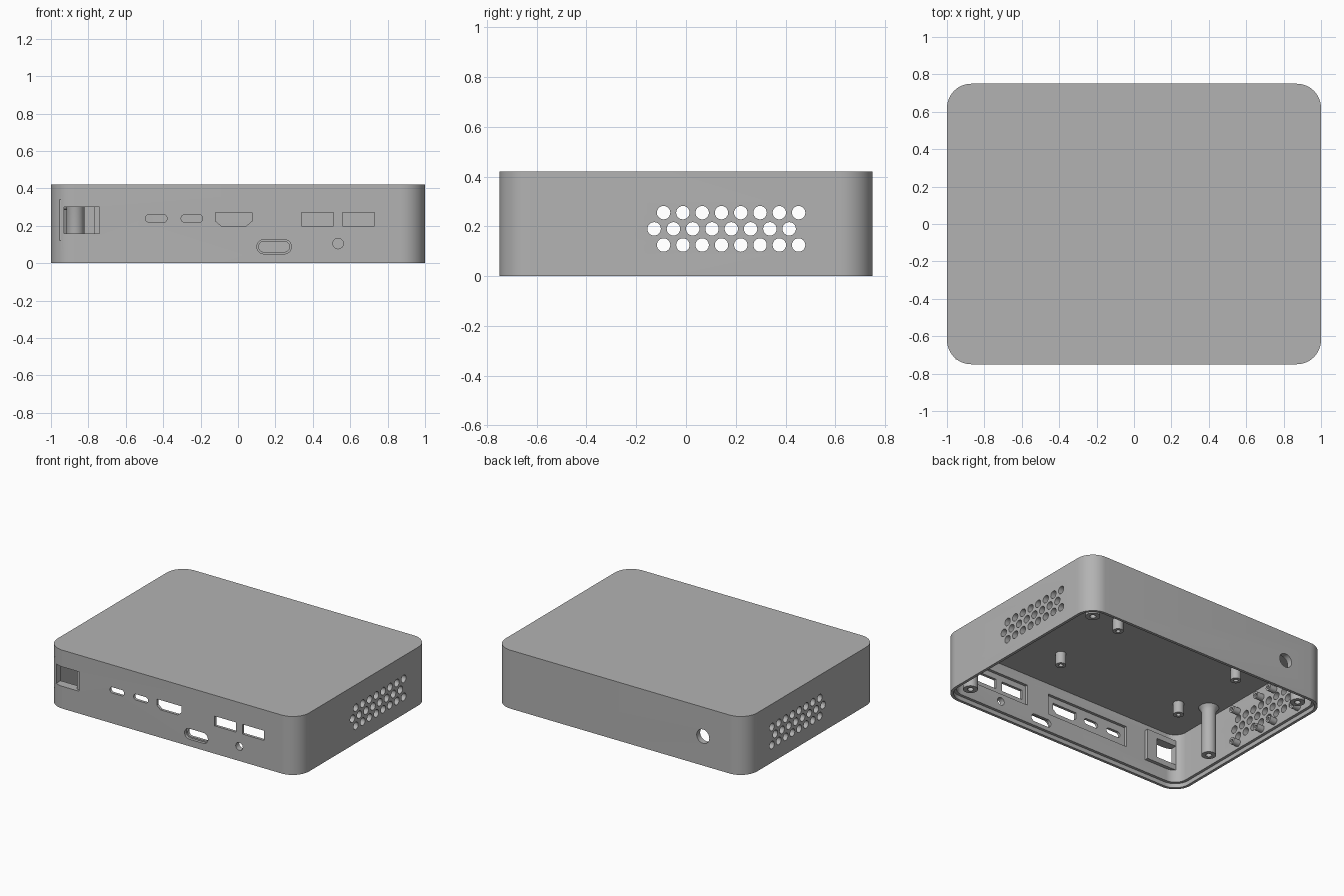
import bpy, bmesh, math
from mathutils import Vector

if "Cube" in bpy.data.objects:
    bpy.data.objects.remove(bpy.data.objects["Cube"], do_unlink=True)

grey = bpy.data.materials.new("plain grey")
grey.use_nodes = True
grey.diffuse_color = (0.45, 0.45, 0.45, 1)
grey.node_tree.nodes["Principled BSDF"].inputs["Base Color"].default_value = grey.diffuse_color


def rounded(cx, cy, w, h, r, n=12):
    """Outline of a rounded rectangle; a circle or slot when r is half a side."""
    pts = []
    for k, (sx, sy) in enumerate([(1, 1), (-1, 1), (-1, -1), (1, -1)]):
        for i in range(n + 1):
            a = math.radians(90) * (k + i / n)
            p = Vector((cx + sx * (w / 2 - r) + r * math.cos(a),
                        cy + sy * (h / 2 - r) + r * math.sin(a)))
            if not pts or (p - pts[-1]).length > 1e-5:
                pts.append(p)
    if (pts[0] - pts[-1]).length < 1e-5:
        pts.pop()
    return pts


def rect(x0, x1, z0, z1):
    return [(x0, z0), (x1, z0), (x1, z1), (x0, z1)]


def finish(name, bm):
    bmesh.ops.recalc_face_normals(bm, faces=bm.faces)
    me = bpy.data.meshes.new(name)
    bm.to_mesh(me)
    bm.free()
    me.materials.append(grey)
    ob = bpy.data.objects.new(name, me)
    bpy.context.collection.objects.link(ob)
    return ob


def prisms(name, outlines, axis, lo, hi):
    """Extrude flat outlines along one axis into a single object."""
    place = {"x": lambda u, v, w: (w, u, v),
             "y": lambda u, v, w: (u, w, v),
             "z": lambda u, v, w: (u, v, w)}[axis]
    bm = bmesh.new()
    for outline in outlines:
        a, b = [[bm.verts.new(place(u, v, w)) for u, v in outline] for w in (lo, hi)]
        bm.faces.new(a)
        bm.faces.new(b)
        for i in range(len(a)):
            j = (i + 1) % len(a)
            bm.faces.new((a[i], a[j], b[j], b[i]))
    return finish(name, bm)


def boolean(ob, tool, operation="DIFFERENCE"):
    mod = ob.modifiers.new("cut", "BOOLEAN")
    mod.operation, mod.solver, mod.object = operation, "EXACT", tool
    with bpy.context.temp_override(object=ob, active_object=ob):
        bpy.ops.object.modifier_apply(modifier=mod.name)
    bpy.data.objects.remove(tool, do_unlink=True)


def lathe(name, profile, loc, rot=(0, 0, 0)):
    bm = bmesh.new()
    vs = [bm.verts.new((r, 0, h)) for r, h in profile]
    es = [bm.edges.new(p) for p in zip(vs, vs[1:])]
    bmesh.ops.spin(bm, geom=vs + es, cent=(0, 0, 0), axis=(0, 0, 1),
                   angle=math.tau, steps=32)
    bmesh.ops.remove_doubles(bm, verts=bm.verts, dist=1e-5)
    ob = finish(name, bm)
    ob.location, ob.rotation_euler = loc, rot
    return ob


HEIGHT, ROOF, WALL, LIP = 0.42, 0.385, 0.04, 0.03

# Shell open at the bottom, with a step around the rim for a lid
shell = prisms("case_shell", [rounded(0, 0, 2, 1.5, 0.13)], "z", 0, HEIGHT)
inner = 2 * WALL
boolean(shell, prisms("cavity", [rounded(0, 0, 2 - inner, 1.5 - inner, 0.09)], "z", -0.1, ROOF))
boolean(shell, prisms("rim_step", [rounded(0, 0, 1.96, 1.46, 0.11)], "z", -0.1, LIP))

# Raised frame behind the big front opening
boolean(shell, prisms("opening_frame", [rect(-0.955, -0.69, 0.12, 0.34)], "y", -0.725, -0.685), "UNION")

# Thinned pockets behind the front ports
boolean(shell, prisms("port_pockets", [rect(-0.53, 0.13, 0.16, 0.31),
                                       rect(0.31, 0.77, 0.16, 0.31)], "y", -0.73, -0.65))

# Front ports
display = [(-0.12, 0.27), (0.075, 0.27), (0.075, 0.225), (0.045, 0.2), (-0.09, 0.2), (-0.12, 0.225)]
ports = [rounded(x, 0.239, 0.115, 0.042, 0.021) for x in (-0.437, -0.247)]
ports += [display, rect(0.34, 0.51, 0.2, 0.27), rect(0.56, 0.73, 0.2, 0.27)]
ports += [rounded(0.193, 0.088, 0.165, 0.056, 0.028), rounded(0.535, 0.105, 0.056, 0.056, 0.028)]
ports += [rect(-0.93, -0.77, 0.16, 0.3)]
boolean(shell, prisms("ports", ports, "y", -0.8, -0.6))
boolean(shell, prisms("port_counterbores", [rounded(0.193, 0.088, 0.185, 0.076, 0.038),
                                            rect(-0.945, -0.74, 0.16, 0.3)], "y", -0.8, -0.73))

# Round hole in the back
boolean(shell, prisms("back_hole", [rounded(-0.66, 0.21, 0.1, 0.1, 0.05)], "y", 0.6, 0.8))

# Vent holes through both sides, in three staggered rows
vents = [rounded(start + 0.0775 * i, z, 0.054, 0.054, 0.027, 6)
         for start, z in ((-0.09, 0.255), (-0.128, 0.19), (-0.09, 0.125)) for i in range(8)]
boolean(shell, prisms("vents", vents, "x", -1.1, 1.1))
parts = [shell]

# Long lid posts with flared roots and screw bores
long_post = [(0, 0.1), (0.02, 0.1), (0.02, LIP), (0.048, LIP), (0.048, 0.35), (0.055, 0.37), (0.07, 0.39)]
for x, y in ((0.87, 0.62), (0.87, -0.62), (-0.87, 0.62), (-0.87, -0.28)):
    parts.append(lathe("lid_post", long_post, (x, y, 0)))

# Short board standoffs under the roof
standoff = [(0, 0.35), (0.015, 0.35), (0.015, 0.3), (0.035, 0.3), (0.035, 0.39)]
for x in (-0.68, 0.32):
    for y in (-0.36, 0.22):
        parts.append(lathe("board_standoff", standoff, (x, y, 0)))

# Fan screw bosses on the inside of one vent wall
boss = [(0, 0.02), (0.011, 0.02), (0.011, 0.06), (0.024, 0.06), (0.024, 0)]
for y in (-0.09, 0.15, 0.28, 0.52):
    for z in (0.07, 0.308):
        parts.append(lathe("fan_boss", boss, (-0.965, y, z), (0, math.pi / 2, 0)))

# Smooth the round surfaces, keep the edges sharp
bpy.ops.object.select_all(action="DESELECT")
for ob in parts:
    ob.select_set(True)
bpy.context.view_layer.objects.active = shell
bpy.ops.object.shade_smooth_by_angle(angle=math.radians(30))
